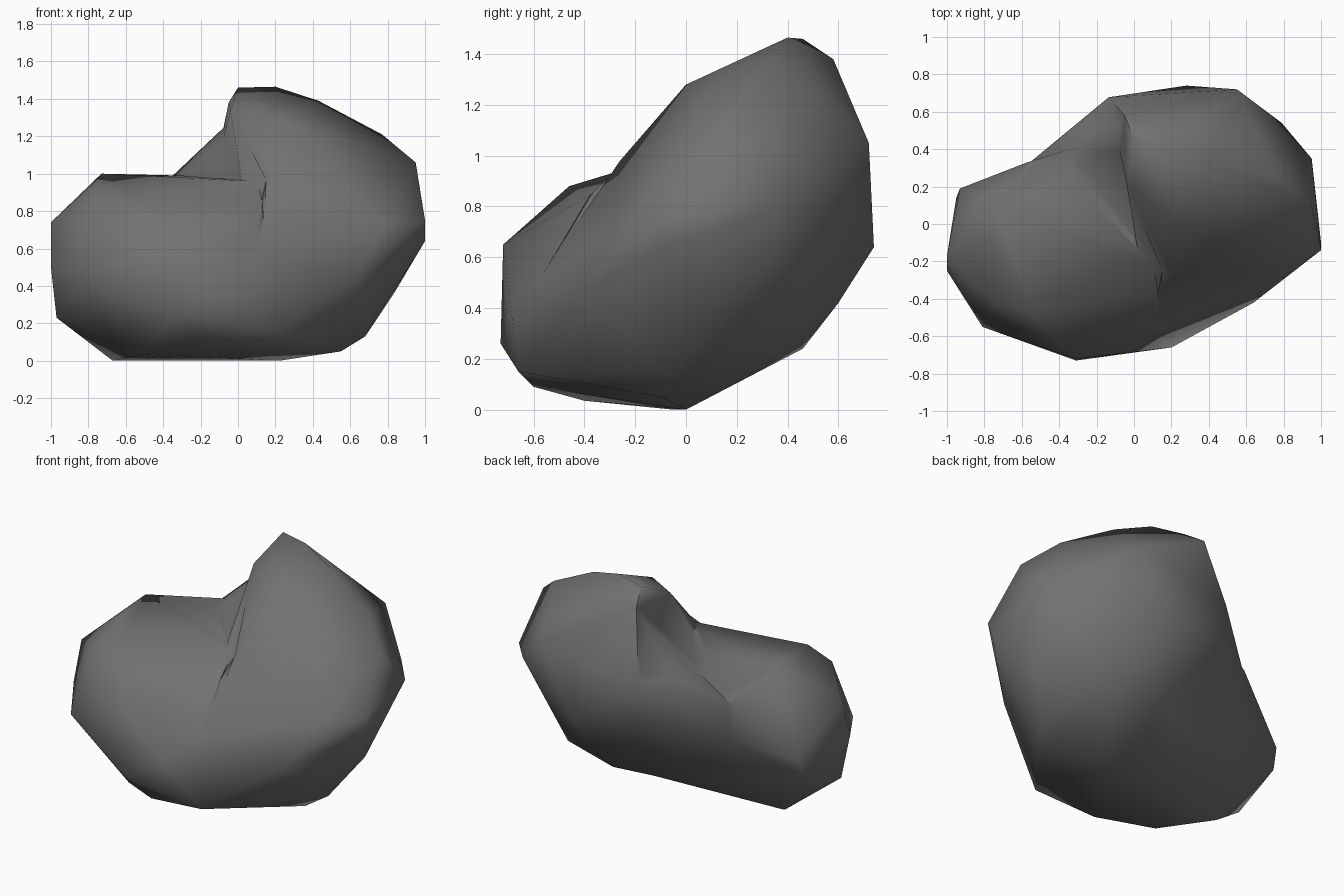
import bpy, bmesh, math

if "Cube" in bpy.data.objects:
    bpy.data.objects.remove(bpy.data.objects["Cube"])

# one plain stone colour
stone = bpy.data.materials.new("dark grey stone")
stone.diffuse_color = (0.17, 0.17, 0.17, 1)
stone.use_nodes = True
stone.node_tree.nodes["Principled BSDF"].inputs["Base Color"].default_value = stone.diffuse_color


def hull(name, points):
    """Faceted boulder lobe: the convex skin around a few corner points."""
    bm = bmesh.new()
    for p in points:
        bm.verts.new(p)
    res = bmesh.ops.convex_hull(bm, input=bm.verts[:])
    junk = {g for g in res["geom_interior"] + res["geom_unused"]
            if isinstance(g, bmesh.types.BMVert)}
    if junk:
        bmesh.ops.delete(bm, geom=list(junk), context="VERTS")
    bmesh.ops.recalc_face_normals(bm, faces=bm.faces[:])
    me = bpy.data.meshes.new(name)
    bm.to_mesh(me)
    bm.free()
    me.materials.append(stone)
    ob = bpy.data.objects.new(name, me)
    bpy.context.collection.objects.link(ob)
    return ob


# low lobe on the left
low = [
    (-1, -.17, .74), (-1, -.25, .5), (-.97, -.2, .23), (-.93, .19, .48),
    (-.95, .14, .36), (-.81, -.55, .45), (-.31, -.73, .26), (-.31, -.72, .65),
    (-.75, -.42, .84), (-.55, -.46, .88), (-.77, -.08, .95), (-.73, .1, 1.0),
    (-.57, .33, .8), (-.3, .2, .99), (-.3, .4, .97), (-.67, -.05, 0),
    (-.5, -.4, .035), (-.55, .335, .57), (-.2, -.6, .09), (.2, -.66, .15),
    (.22, 0, 0), (.1, -.2, .96), (-.05, -.69, .4), (.08, -.57, .53),
    (.13, -.38, .85), (.1, .25, .14),
]
# tall lobe on the right
tall = [
    (0, .46, 1.46), (.2, .4, 1.465), (-.05, .58, 1.38), (-.04, .22, 1.34),
    (.24, 0, 1.28), (.43, .33, 1.39), (.77, .25, 1.21), (.95, .1, 1.06),
    (.95, .35, .8), (.79, .54, .82), (.55, .72, 1.05), (.28, .74, .64),
    (-.14, .685, .95), (1, -.14, .75), (1, -.1, .64), (.79, -.28, .72),
    (.64, -.42, .46), (.2, -.66, .15), (.09, -.57, .53), (.2, -.26, .98),
    (.84, .1, .37), (.68, -.05, .13), (.55, -.1, .05), (.22, 0, 0),
    (.2, .46, .24), (.3, .6, .42), (.55, .42, .3), (.1, .25, .14),
]
# saddle that fills the back and the crease between the lobes
saddle = [
    (-.55, .335, .8), (-.55, .335, .57), (-.27, .53, .98), (-.16, .5, 1.12),
    (-.14, .685, .92), (-.14, .66, .7), (-.02, .5, 1.3), (.2, .46, .24),
    (.28, .74, .64), (-.35, .2, .27), (0, 0, .6), (-.01, .1, 1.06),
    (.15, -.25, .965), (.14, -.38, .855), (.09, -.57, .53), (.1, .25, .14),
]
boulder = hull("boulder", low)
bpy.context.view_layer.objects.active = boulder
boulder.select_set(True)

# fuse the parts into one stone
for name, pts in (("tall_lobe", tall), ("saddle", saddle)):
    part = hull(name, pts)
    mod = boulder.modifiers.new("fuse", "BOOLEAN")
    mod.operation = "UNION"
    mod.solver = "EXACT"
    mod.object = part
    bpy.ops.object.modifier_apply(modifier="fuse")
    bpy.data.objects.remove(part)

# clean the seams and shade softly
bm = bmesh.new()
bm.from_mesh(boulder.data)
bmesh.ops.remove_doubles(bm, verts=bm.verts[:], dist=0.02)
bm.to_mesh(boulder.data)
bm.free()
bpy.ops.object.shade_smooth_by_angle(angle=math.radians(75))
